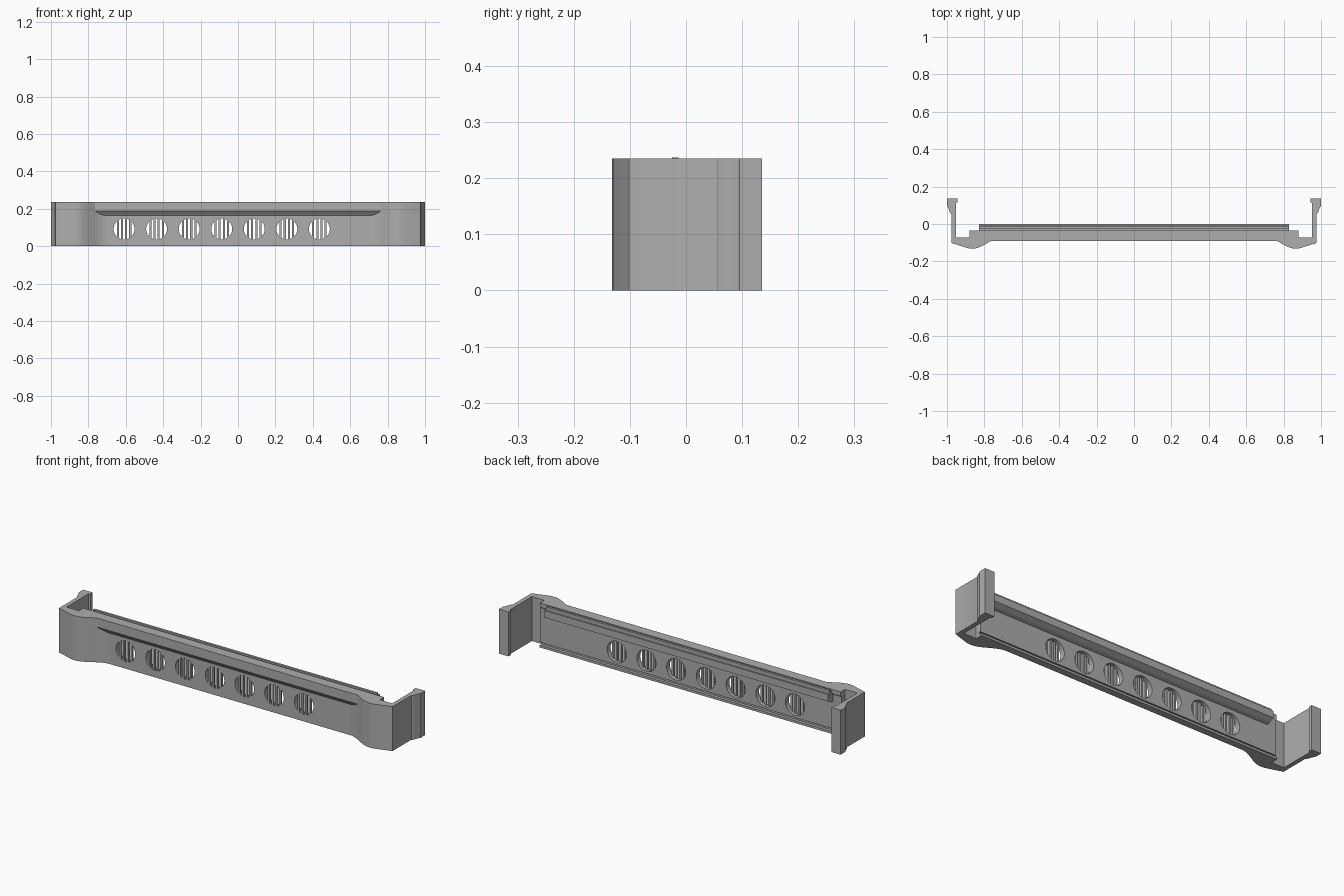
import bpy, bmesh, math
from mathutils import Vector

cube = bpy.data.objects.get("Cube")
if cube:
    bpy.data.objects.remove(cube, do_unlink=True)

H = 0.235
grey = bpy.data.materials.new("mid_grey")
grey.use_nodes = True
colour = (0.42, 0.42, 0.42, 1)
grey.diffuse_color = colour
grey.node_tree.nodes["Principled BSDF"].inputs["Base Color"].default_value = colour


def finish(name, bm, smooth=False):
    bmesh.ops.recalc_face_normals(bm, faces=bm.faces)
    mesh = bpy.data.meshes.new(name)
    bm.to_mesh(mesh)
    bm.free()
    mesh.materials.append(grey)
    obj = bpy.data.objects.new(name, mesh)
    bpy.context.collection.objects.link(obj)
    if smooth:
        bpy.ops.object.select_all(action="DESELECT")
        obj.select_set(True)
        bpy.context.view_layer.objects.active = obj
        bpy.ops.object.shade_smooth_by_angle(angle=math.radians(25))
    return obj


def extrude(name, points, vector, smooth=False):
    """Closed outline of 3D points swept along a vector."""
    bm = bmesh.new()
    face = bm.faces.new([bm.verts.new(p) for p in points])
    swept = bmesh.ops.extrude_face_region(bm, geom=[face])
    verts = [g for g in swept["geom"] if isinstance(g, bmesh.types.BMVert)]
    bmesh.ops.translate(bm, verts=verts, vec=Vector(vector))
    return finish(name, bm, smooth)


def bar_along_x(name, section, half):
    return extrude(name, [(-half, y, z) for y, z in section], (2 * half, 0, 0))


def ease(a, b, n=10):
    """S-shaped curve between two plan points."""
    return [(a[0] + (b[0] - a[0]) * i / n,
             a[1] + (b[1] - a[1]) * (1 - math.cos(math.pi * i / n)) / 2)
            for i in range(n + 1)]


# End clips: swelling front corner, side wall and rear hook in plan
clip = ease((0.70, -0.07), (0.865, -0.132))
clip += [(0.885, -0.13), (0.976, -0.102), (0.976, 0.05)]
clip += ease((0.978, 0.055), (1.0, 0.095), 6)
clip += [(1.0, 0.135), (0.945, 0.135), (0.945, 0.115), (0.953, 0.112),
         (0.953, -0.072), (0.88, -0.072), (0.87, -0.055), (0.70, -0.055)]
for side, label in ((1, "left"), (-1, "right")):
    extrude(label + "_end_clip", [(side * x, y, 0) for x, y in clip], (0, 0, H), True)

# Main panel with a grooved lip along the lower back edge
panel = bar_along_x("main_panel", [
    (-0.07, 0), (-0.034, 0), (-0.034, 0.012), (-0.05, 0.012), (-0.05, 0.024),
    (-0.042, 0.024), (-0.042, 0.205), (-0.036, 0.215), (-0.036, H), (-0.07, H)], 0.88)

# Overhanging front brow with a sloped underside
bar_along_x("front_brow", [
    (-0.09, H), (-0.09, 0.187), (-0.07, 0.163), (-0.06, 0.163), (-0.06, H)], 0.81)

# Stepped rail along the upper back edge
bar_along_x("rear_rail", [
    (-0.05, 0.165), (-0.025, 0.172), (0, 0.185), (0, 0.222), (-0.008, 0.222),
    (-0.008, 0.205), (-0.013, 0.205), (-0.013, 0.237), (-0.025, 0.237),
    (-0.025, 0.222), (-0.036, 0.222), (-0.036, 0.205), (-0.05, 0.205)], 0.83)

# Round vent openings cut through the panel
RADIUS, PITCH, VENT_Z = 0.056, 0.022, 0.092
centres = [(i - 3.5) * 0.174 for i in range(8)]
bm = bmesh.new()
for cx in centres:
    made = bmesh.ops.create_cone(bm, cap_ends=True, segments=40, radius1=RADIUS,
                                 radius2=RADIUS, depth=0.2)
    for v in made["verts"]:
        x, y, z = v.co
        v.co = (cx + x, z - 0.06, VENT_Z + y)
cutter = finish("vent_cutter", bm)
cutter.hide_render = True
cutter.hide_viewport = True
cut = panel.modifiers.new("vents", "BOOLEAN")
cut.object = cutter
cut.operation = "DIFFERENCE"
cut.solver = "EXACT"

# Thin upright slats across each opening, flush with the front
bm = bmesh.new()
for cx in centres:
    for k in (-1.5, -0.5, 0.5, 1.5):
        dx = k * PITCH
        half = math.sqrt(RADIUS ** 2 - dx ** 2) + 0.004
        made = bmesh.ops.create_cube(bm, size=1)
        for v in made["verts"]:
            x, y, z = v.co
            v.co = (cx + dx + x * PITCH / 2, -0.064 + y * 0.0118, VENT_Z + z * 2 * half)
finish("vent_slats", bm)
